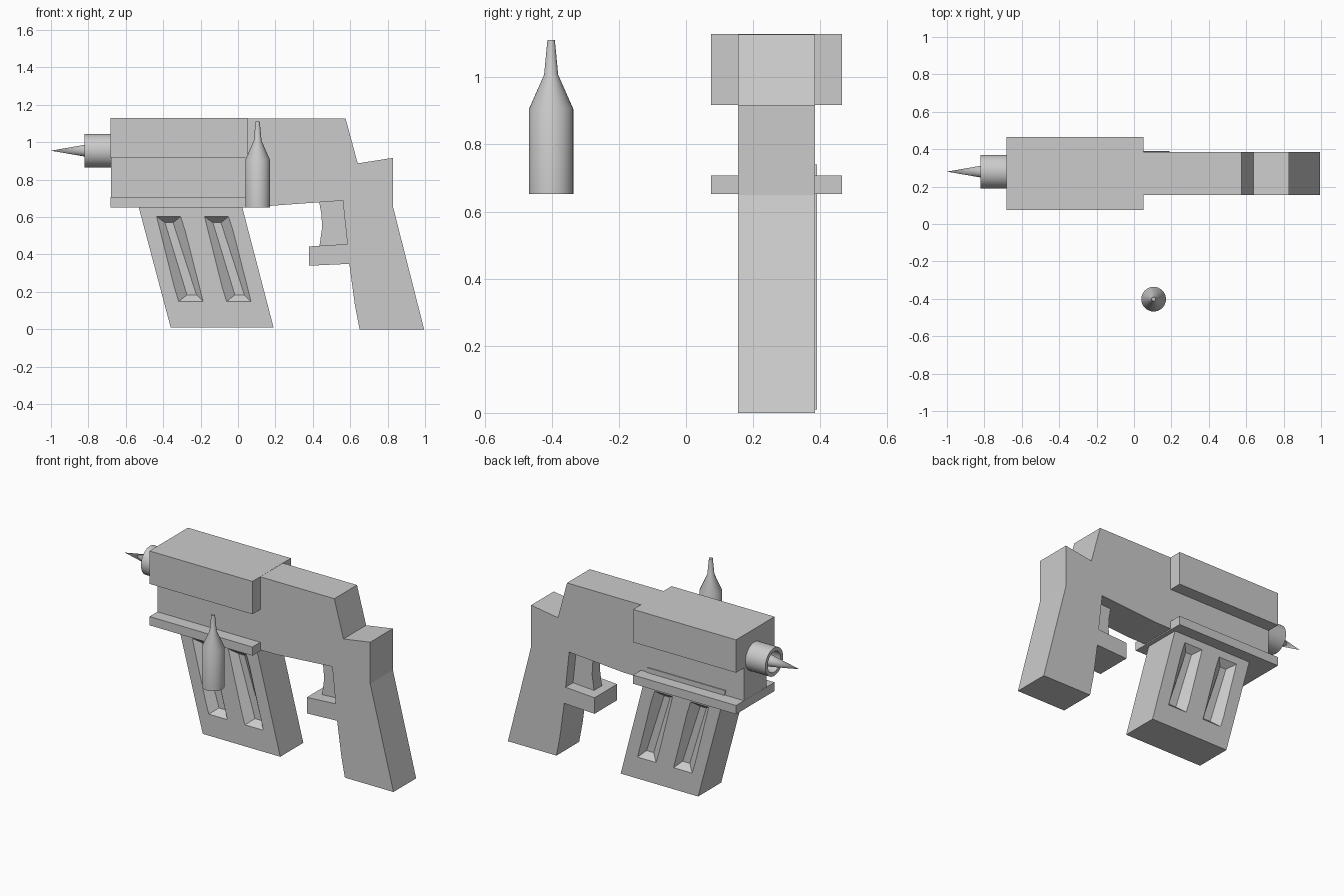
import bpy, bmesh, math
from mathutils import Vector, Matrix

if "Cube" in bpy.data.objects:
    bpy.data.objects.remove(bpy.data.objects["Cube"], do_unlink=True)

grey = bpy.data.materials.new("plain grey")
grey.use_nodes = True
grey.diffuse_color = (0.6, 0.6, 0.6, 1)
grey.node_tree.nodes["Principled BSDF"].inputs["Base Color"].default_value = (0.6, 0.6, 0.6, 1)

MID_Y = 0.27


def finish(name, bm):
    bmesh.ops.recalc_face_normals(bm, faces=bm.faces)
    mesh = bpy.data.meshes.new(name)
    bm.to_mesh(mesh)
    bm.free()
    mesh.materials.append(grey)
    obj = bpy.data.objects.new(name, mesh)
    bpy.context.collection.objects.link(obj)
    return obj


def activate(obj):
    bpy.ops.object.select_all(action="DESELECT")
    obj.select_set(True)
    bpy.context.view_layer.objects.active = obj


def slab(name, outline, y0, y1):
    """Side outline in x and z, extruded from y0 to y1."""
    bm = bmesh.new()
    face = bm.faces.new([bm.verts.new((x, y0, z)) for x, z in outline])
    out = bmesh.ops.extrude_face_region(bm, geom=[face])
    verts = [v for v in out["geom"] if isinstance(v, bmesh.types.BMVert)]
    bmesh.ops.translate(bm, verts=verts, vec=(0, y1 - y0, 0))
    return finish(name, bm)


def box(name, x0, x1, z0, z1, y0, y1):
    return slab(name, [(x0, z0), (x1, z0), (x1, z1), (x0, z1)], y0, y1)


def lathe(name, profile, place):
    """Spin a (radius, height) profile round z, then place it."""
    bm = bmesh.new()
    verts = [bm.verts.new((r, 0, h)) for r, h in profile]
    edges = [bm.edges.new(pair) for pair in zip(verts, verts[1:])]
    bmesh.ops.spin(bm, geom=verts + edges, cent=(0, 0, 0), axis=(0, 0, 1),
                   angle=math.tau, steps=32, use_duplicate=False)
    bmesh.ops.remove_doubles(bm, verts=bm.verts, dist=0.0002)
    bmesh.ops.transform(bm, matrix=place, verts=bm.verts)
    obj = finish(name, bm)
    activate(obj)
    bpy.ops.object.shade_smooth_by_angle(angle=math.radians(25))
    return obj


# Frame with rear grip and the ledge under the trigger
slab("frame_and_grip", [
    (-0.68, 0.655), (-0.68, 1.128), (0.575, 1.128), (0.64, 0.887), (0.83, 0.917),
    (0.83, 0.65), (0.995, 0), (0.65, 0), (0.625, 0.13), (0.595, 0.35),
    (0.38, 0.34), (0.38, 0.443), (0.585, 0.456), (0.56, 0.688), (0.17, 0.66)],
    0.155, 0.385)

# Wide upper housing and lower side rail
box("upper_housing", -0.681, 0.05, 0.918, 1.129, 0.075, 0.465)
box("lower_rail", -0.681, 0.05, 0.652, 0.708, 0.075, 0.465)

# Thin trigger with a hollow front edge
slab("trigger", [(0.435, 0.7), (0.435, 0.675), (0.447, 0.61), (0.449, 0.54),
                 (0.435, 0.44), (0.6, 0.44), (0.6, 0.7)], 0.23, 0.31)

# Slanted magazine
magazine = slab("magazine", [(-0.36, 0.01), (0.19, 0.01), (0.0, 0.74), (-0.554, 0.74)],
                0.157, 0.391)


def groove_cutter(shift, surface, inward):
    outer = [(-0.435, 0.603), (-0.307, 0.603), (-0.186, 0.148), (-0.317, 0.148)]
    inner = [(-0.39, 0.57), (-0.347, 0.57), (-0.222, 0.184), (-0.273, 0.184)]
    bm = bmesh.new()
    rings = []
    # Continue the sloped walls a little outside the surface
    for t in (-0.25, 1):
        ring = []
        for a, b in zip(outer, inner):
            p = Vector(a).lerp(Vector(b), t)
            ring.append(bm.verts.new((p.x + shift, surface + inward * 0.04 * t, p.y)))
        rings.append(ring)
        bm.faces.new(ring)
    for i in range(4):
        j = (i + 1) % 4
        bm.faces.new([rings[0][i], rings[0][j], rings[1][j], rings[1][i]])
    cutter = finish("groove_cutter", bm)
    cutter.hide_render = True
    return cutter


# Two bevelled grooves on each side of the magazine
for shift in (0, 0.256):
    for surface, inward in ((0.157, 1), (0.391, -1)):
        cutter = groove_cutter(shift, surface, inward)
        mod = magazine.modifiers.new("groove", "BOOLEAN")
        mod.operation = "DIFFERENCE"
        mod.solver = "EXACT"
        mod.object = cutter
        activate(magazine)
        bpy.ops.object.modifier_apply(modifier=mod.name)
        bpy.data.objects.remove(cutter, do_unlink=True)

# Hollow barrel and needle, pointing to -x
to_muzzle = Matrix.Translation((-0.68, 0.28, 0.955)) @ Matrix.Rotation(-math.pi / 2, 4, "Y")
lathe("barrel", [(0, -0.02), (0.09, -0.02), (0.09, 0.142), (0.066, 0.142),
                 (0.066, 0.03), (0, 0.03)], to_muzzle)
lathe("needle", [(0, 0.02), (0.045, 0.02), (0.045, 0.06), (0, 0.32)], to_muzzle)

# Separate dart standing beside the body
lathe("dart", [(0, 0.652), (0.066, 0.652), (0.066, 0.906), (0.021, 1.008),
               (0.011, 1.112), (0, 1.112)], Matrix.Translation((0.105, -0.402, 0)))
